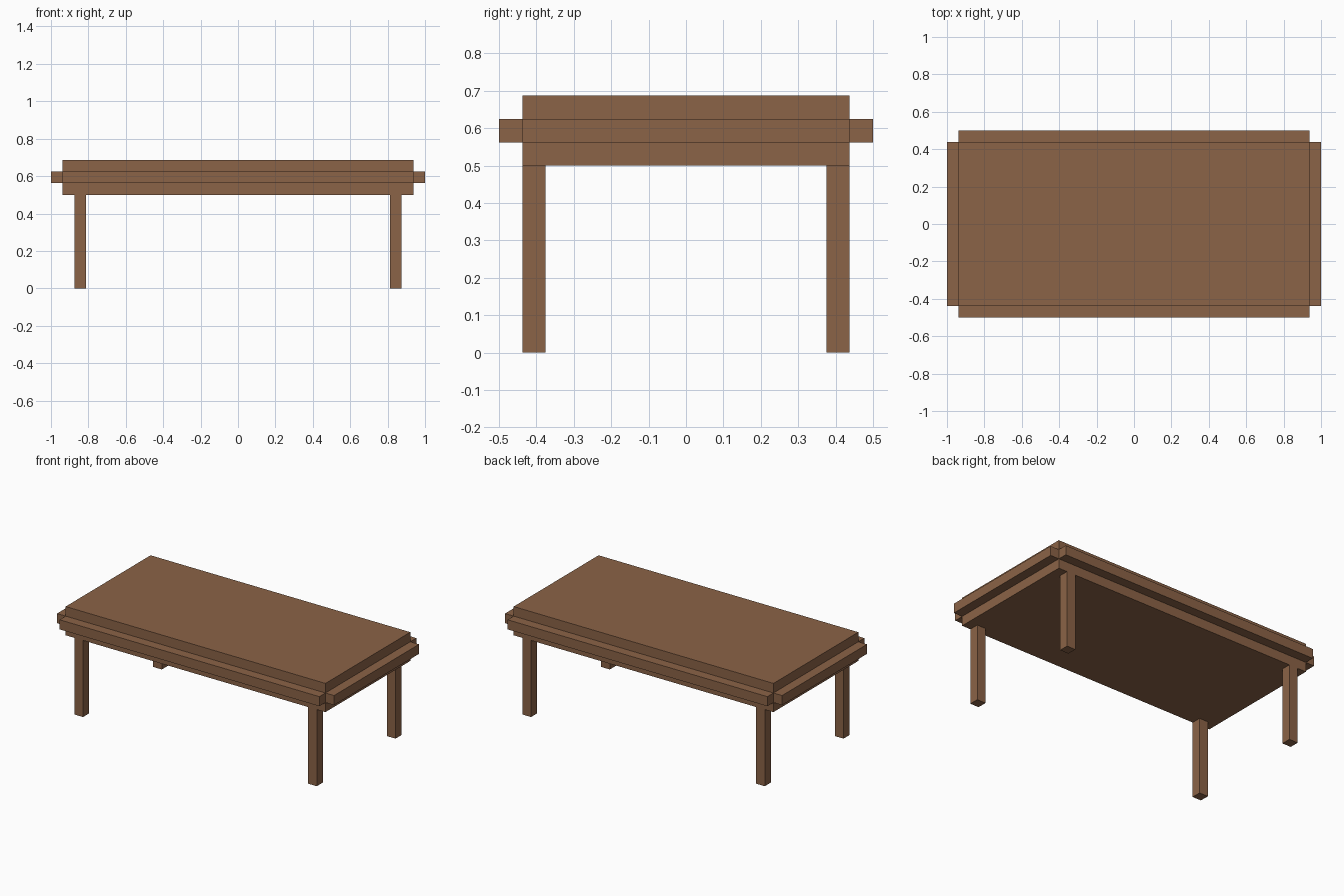
import bpy
import bmesh
from mathutils import Matrix, Vector

if "Cube" in bpy.data.objects:
    bpy.data.objects.remove(bpy.data.objects["Cube"])

U = 0.0625  # base unit: thickness of every board

wood = bpy.data.materials.new("brown wood")
wood.diffuse_color = (0.258, 0.125, 0.063, 1)
wood.use_nodes = True
wood.node_tree.nodes["Principled BSDF"].inputs["Base Color"].default_value = wood.diffuse_color


def box(name, lo, hi):
    """Box between two corners, given in board units."""
    lo, hi = Vector(lo) * U, Vector(hi) * U
    bm = bmesh.new()
    bmesh.ops.create_cube(bm, size=1, matrix=Matrix.Translation((lo + hi) / 2)
                          @ Matrix.Diagonal((*(hi - lo), 1)))
    mesh = bpy.data.meshes.new(name)
    bm.to_mesh(mesh)
    bm.free()
    mesh.materials.append(wood)
    obj = bpy.data.objects.new(name, mesh)
    bpy.context.collection.objects.link(obj)
    return obj


# solid table top
box("table_top", (-15, -7, 8), (15, 7, 11))

# rim strips around the middle of the top, leaving notched corners
box("front_rim", (-15, -8, 9), (15, -7, 10))
box("back_rim", (-15, 7, 9), (15, 8, 10))
box("left_rim", (-16, -7, 9), (-15, 7, 10))
box("right_rim", (15, -7, 9), (16, 7, 10))

# four square legs, flush with the front and back of the top
for side, x in (("left", -14), ("right", 13)):
    for end, y in (("front", -7), ("back", 6)):
        box(f"{end}_{side}_leg", (x, y, 0), (x + 1, y + 1, 8))
